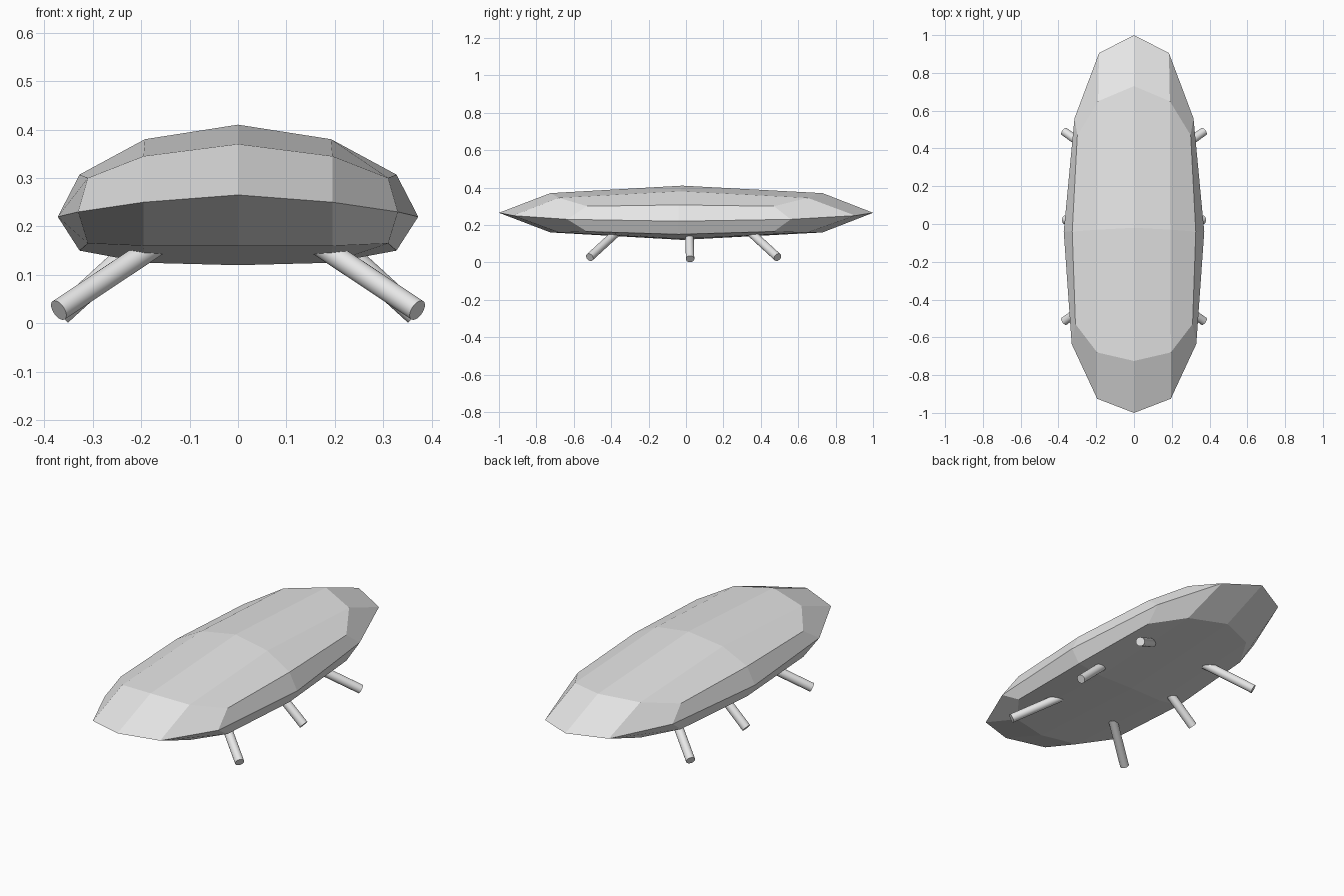
import bpy, bmesh
from mathutils import Vector

cube = bpy.data.objects.get("Cube")
if cube:
    bpy.data.objects.remove(cube, do_unlink=True)

grey = bpy.data.materials.new("light_grey")
grey.use_nodes = True
grey.diffuse_color = (0.8, 0.8, 0.8, 1)
grey.node_tree.nodes["Principled BSDF"].inputs["Base Color"].default_value = (0.8, 0.8, 0.8, 1)


def finish(name, bm):
    bmesh.ops.recalc_face_normals(bm, faces=bm.faces)
    mesh = bpy.data.meshes.new(name)
    bm.to_mesh(mesh)
    bm.free()
    mesh.materials.append(grey)
    obj = bpy.data.objects.new(name, mesh)
    bpy.context.collection.objects.link(obj)
    return obj


def half_loop(bm, points):
    """Right half of a ring mirrored into a closed loop of vertices."""
    mirrored = [(-x, y, z) for x, y, z in reversed(points[1:-1])]
    return [bm.verts.new(p) for p in points + mirrored]


# Faceted hull: a rim, plus an upper and a lower ring closed by a row across the middle
rim = [(0, -1, .265), (.195, -.925, .25), (.33, -.635, .23), (.372, -.04, .22),
       (.315, .56, .23), (.185, .905, .25), (0, 1, .265)]
ring = [(0, -.725), (.195, -.68), (.31, -.53), (.327, -.04), (.30, .47), (.19, .65), (0, .73)]
top_z = [.37, .345, .30, .307, .30, .345, .37]
low_z = [.16, .16, .165, .15, .165, .16, .16]

bm = bmesh.new()
edge = half_loop(bm, rim)
count = len(edge)
for heights, mid_side, mid_centre in ((top_z, .38, .41), (low_z, .125, .12)):
    loop = half_loop(bm, [(x, y, z) for (x, y), z in zip(ring, heights)])
    for i in range(count):
        j = (i + 1) % count
        bm.faces.new((edge[i], edge[j], loop[j], loop[i]))
    # Cap panels: front and back strips meet at the middle row
    row = [loop[3], bm.verts.new((.192, -.03, mid_side)), bm.verts.new((0, -.02, mid_centre)),
           bm.verts.new((-.192, -.03, mid_side)), loop[9]]
    front = [loop[2], loop[1], loop[0], loop[11], loop[10]]
    back = [loop[4], loop[5], loop[6], loop[7], loop[8]]
    for strip in (front, back):
        for k in range(4):
            bm.faces.new((strip[k], strip[k + 1], row[k + 1], row[k]))
finish("hull", bm)


# Splayed round legs, three on each side
def leg(name, foot, head, radius=.0225):
    foot, head = Vector(foot), Vector(head)
    axis = head - foot
    bm = bmesh.new()
    bmesh.ops.create_cone(bm, cap_ends=True, segments=32, radius1=radius,
                          radius2=radius, depth=axis.length)
    bmesh.ops.rotate(bm, verts=bm.verts, matrix=axis.to_track_quat('Z', 'Y').to_matrix())
    bmesh.ops.translate(bm, verts=bm.verts, vec=(foot + head) / 2)
    for face in bm.faces:
        face.smooth = len(face.verts) == 4
    for e in bm.edges:
        e.smooth = all(len(f.verts) == 4 for f in e.link_faces)
    finish(name, bm)


for side, s in (("left", 1), ("right", -1)):
    leg(f"front_leg_{side}", (.37 * s, -.515, .027), (.17 * s, -.37, .16))
    leg(f"middle_leg_{side}", (.366 * s, .022, .018), (.21 * s, .018, .16))
    leg(f"back_leg_{side}", (.37 * s, .49, .027), (.17 * s, .345, .16))
